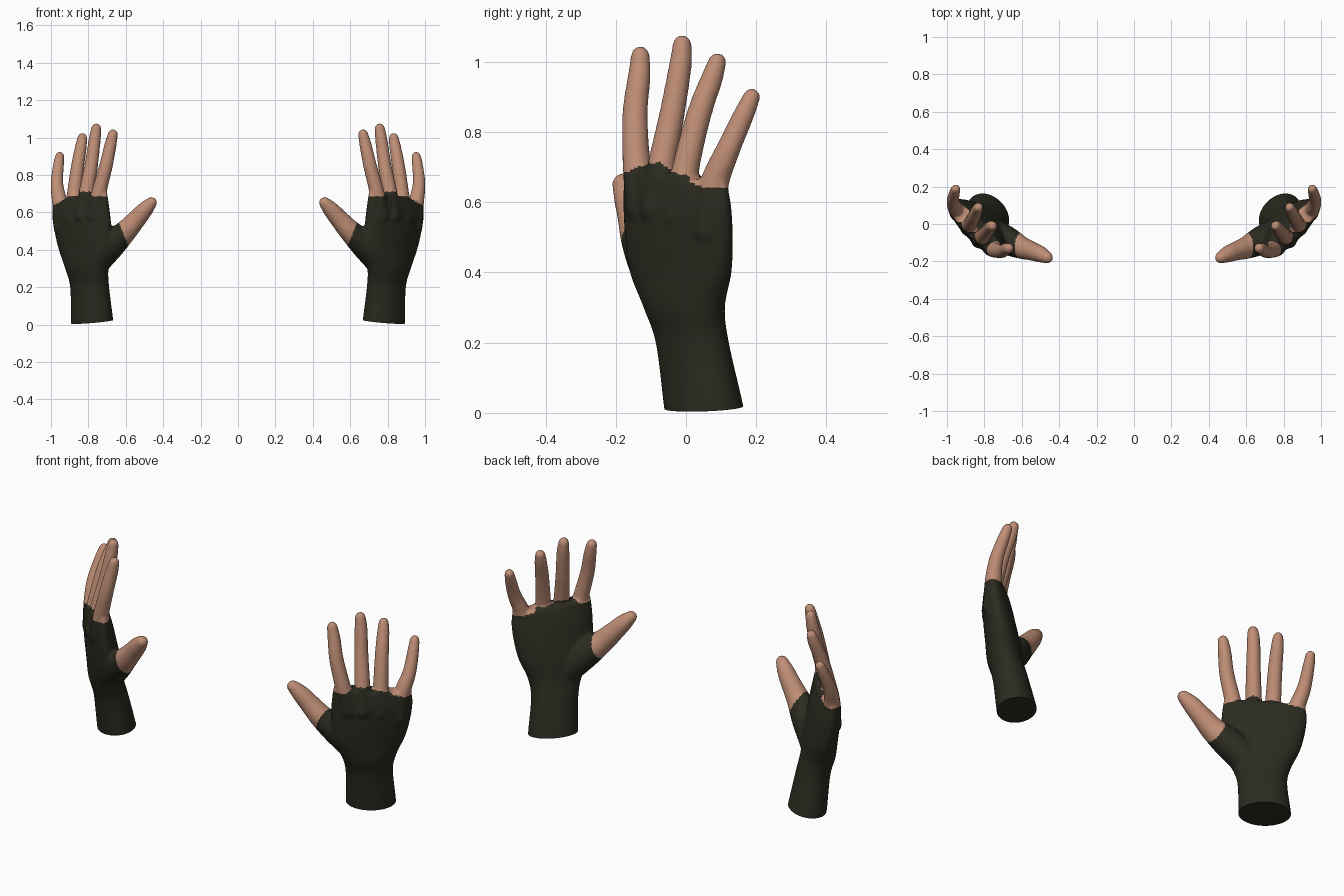
import bpy, bmesh, math
from mathutils import Vector, Matrix

if "Cube" in bpy.data.objects:
    bpy.data.objects.remove(bpy.data.objects["Cube"])


def material(name, rgb):
    m = bpy.data.materials.new(name)
    m.diffuse_color = (*rgb, 1)
    m.use_nodes = True
    m.node_tree.nodes["Principled BSDF"].inputs["Base Color"].default_value = m.diffuse_color
    return m


GLOVE = material("dark olive glove", (0.024, 0.024, 0.015))
SKIN = material("skin", (0.52, 0.27, 0.18))

U = Vector((0.7071, 0.7071, 0))    # across the palm, thumb side to little finger
N = Vector((-0.7071, 0.7071, 0))   # out of the palm


def spline(rows, steps):
    """Catmull-Rom interpolation of rows of numbers."""
    out = []
    for i in range(len(rows) - 1):
        p0, p1, p2 = rows[max(i - 1, 0)], rows[i], rows[i + 1]
        p3 = rows[min(i + 2, len(rows) - 1)]
        for k in range(steps):
            t = k / steps
            out.append([b + 0.5 * t * (c - a + t * (2 * a - 5 * b + 4 * c - d
                        + t * (3 * (b - c) + d - a)))
                        for a, b, c, d in zip(p0, p1, p2, p3)])
    out.append(list(rows[-1]))
    return out


# wrist and palm sections: centre x, y, z, half width, half thickness, tilt of z along U
PALM = [
    (0.772, 0.065, -0.08, 0.128, 0.102, 0),
    (0.780, 0.050, 0.02, 0.127, 0.098, 0),
    (0.793, 0.018, 0.20, 0.120, 0.086, 0),
    (0.808, -0.005, 0.30, 0.140, 0.086, 0),
    (0.813, -0.015, 0.40, 0.187, 0.084, 0),
    (0.828, -0.020, 0.50, 0.203, 0.078, 0),
    (0.840, -0.025, 0.60, 0.207, 0.068, -0.06),
    (0.845, -0.028, 0.68, 0.200, 0.050, -0.14),
]

# digit paths: x, y, z, radius
DIGITS = [
    # index
    [(0.765, -0.125, 0.58, 0.046), (0.744, -0.140, 0.70, 0.040), (0.706, -0.145, 0.85, 0.036),
     (0.682, -0.133, 0.96, 0.032), (0.669, -0.130, 1.018, 0.026)],
    # middle
    [(0.825, -0.085, 0.58, 0.046), (0.810, -0.068, 0.71, 0.040), (0.785, -0.040, 0.85, 0.036),
     (0.766, -0.016, 0.99, 0.032), (0.758, -0.011, 1.050, 0.026)],
    # ring
    [(0.885, -0.020, 0.56, 0.044), (0.877, -0.002, 0.69, 0.039), (0.857, 0.037, 0.85, 0.035),
     (0.840, 0.073, 0.95, 0.031), (0.832, 0.089, 1.000, 0.025)],
    # little
    [(0.940, 0.060, 0.52, 0.046), (0.953, 0.080, 0.65, 0.041), (0.968, 0.120, 0.75, 0.034),
     (0.960, 0.165, 0.85, 0.029), (0.953, 0.187, 0.900, 0.024)],
    # thumb
    [(0.775, -0.035, 0.32, 0.075), (0.685, -0.085, 0.42, 0.076), (0.605, -0.125, 0.495, 0.060),
     (0.545, -0.145, 0.560, 0.050), (0.500, -0.162, 0.612, 0.043), (0.463, -0.180, 0.652, 0.030)],
]


def add_palm(bm, sides=40):
    prev = None
    for x, y, z, a, b, tilt in spline(PALM, 6):
        ring = []
        for i in range(sides):
            t = 2 * math.pi * i / sides
            c, s = math.cos(t), math.sin(t)
            p = Vector((x, y, z)) + U * a * c + N * b * s
            p.z += tilt * a * c
            ring.append(bm.verts.new(p))
        if prev:
            for i in range(sides):
                j = (i + 1) % sides
                bm.faces.new((prev[i], prev[j], ring[j], ring[i]))
        else:
            bm.faces.new(ring[::-1])
        prev = ring
    bm.faces.new(prev)


def add_digit(bm, path):
    for x, y, z, r in spline(path, 9):
        bmesh.ops.create_icosphere(bm, subdivisions=3, radius=r + 0.001,
                                   matrix=Matrix.Translation((x, y, z)))


def glove_edge(s):
    """Height of the glove's finger openings, by position s = x + y across the hand."""
    pts = [(0.55, 0.685), (0.61, 0.685), (0.675, 0.712), (0.775, 0.712), (0.81, 0.688),
           (0.92, 0.680), (0.96, 0.655), (1.06, 0.638)]
    if s <= pts[0][0]:
        return pts[0][1]
    for (s0, z0), (s1, z1) in zip(pts, pts[1:]):
        if s <= s1:
            return z0 + (z1 - z0) * (s - s0) / (s1 - s0)
    return pts[-1][1]


def is_skin(c):
    thumb = (c.x - 0.615) * -0.92 + (c.z - 0.49) * 0.38 > 0 and c.x < 0.66 and c.z < 0.72
    return thumb or c.z > glove_edge(c.x + c.y)


def build_hand():
    # rough volumes fused into one smooth surface
    bm = bmesh.new()
    add_palm(bm)
    for path in DIGITS:
        add_digit(bm, path)
    rough = bpy.data.meshes.new("rough_hand")
    bm.to_mesh(rough)
    bm.free()
    tmp = bpy.data.objects.new("rough_hand", rough)
    bpy.context.collection.objects.link(tmp)
    rm = tmp.modifiers.new("fuse", 'REMESH')
    rm.mode = 'VOXEL'
    rm.voxel_size = 0.0075
    sm = tmp.modifiers.new("soften", 'SMOOTH')
    sm.factor = 0.5
    sm.iterations = 9
    bpy.context.view_layer.update()
    dg = bpy.context.evaluated_depsgraph_get()
    me = bpy.data.meshes.new_from_object(tmp.evaluated_get(dg))
    bpy.data.objects.remove(tmp)

    # slanted flat cut at the wrist
    bm = bmesh.new()
    bm.from_mesh(me)
    cut = bmesh.ops.bisect_plane(bm, geom=bm.verts[:] + bm.edges[:] + bm.faces[:],
                                 plane_co=(0.78, 0.05, 0.015), plane_no=(0.10, -0.06, 1),
                                 clear_inner=True)
    rim = [e for e in cut["geom_cut"] if isinstance(e, bmesh.types.BMEdge)]
    bmesh.ops.holes_fill(bm, edges=rim, sides=0)
    bmesh.ops.recalc_face_normals(bm, faces=bm.faces[:])
    # glove below the openings, bare skin beyond them
    for f in bm.faces:
        f.material_index = 1 if is_skin(f.calc_center_median()) else 0
    bm.to_mesh(me)
    bm.free()
    me.materials.clear()
    me.materials.append(GLOVE)
    me.materials.append(SKIN)
    # clearing slots can reset indices, so apply the rule on the final mesh
    for p in me.polygons:
        p.material_index = 1 if is_skin(p.center) else 0
    return me


hand = build_hand()
mirrored = hand.copy()
mirrored.transform(Matrix.Scale(-1, 4, (1, 0, 0)))
mirrored.flip_normals()

for name, me in (("gloved_hand_right_side", hand), ("gloved_hand_left_side", mirrored)):
    me.name = name
    ob = bpy.data.objects.new(name, me)
    bpy.context.collection.objects.link(ob)
    bpy.ops.object.select_all(action='DESELECT')
    ob.select_set(True)
    bpy.context.view_layer.objects.active = ob
    bpy.ops.object.shade_smooth_by_angle(angle=math.radians(50))
